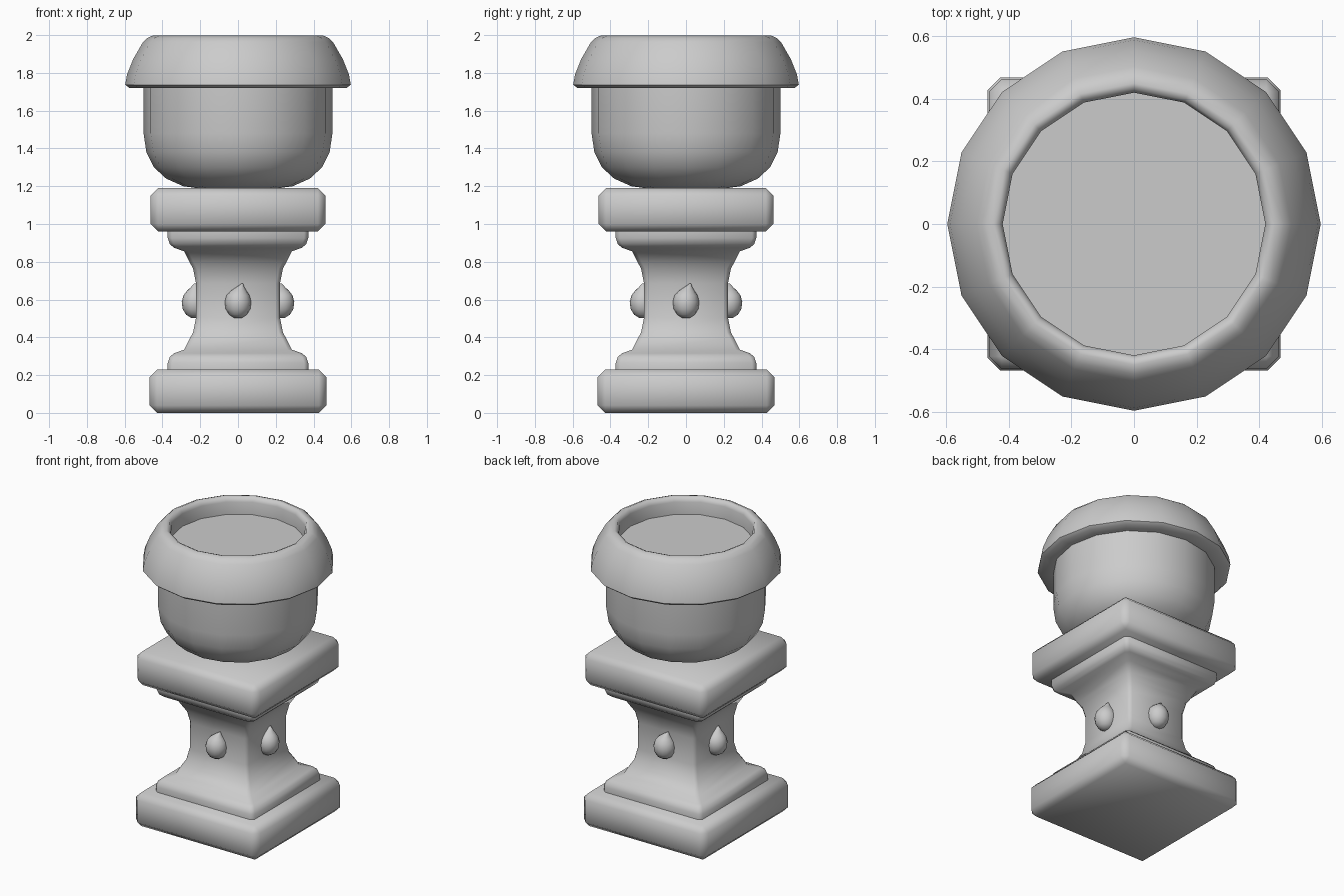
import bpy, bmesh
from math import sin, cos, pi, radians
from mathutils import Matrix, Vector

if "Cube" in bpy.data.objects:
    bpy.data.objects.remove(bpy.data.objects["Cube"])


def finish(name, bm, angle=40):
    bmesh.ops.recalc_face_normals(bm, faces=bm.faces)
    mesh = bpy.data.meshes.new(name)
    bm.to_mesh(mesh)
    bm.free()
    ob = bpy.data.objects.new(name, mesh)
    bpy.context.collection.objects.link(ob)
    bpy.ops.object.select_all(action='DESELECT')
    ob.select_set(True)
    bpy.context.view_layer.objects.active = ob
    bpy.ops.object.shade_smooth_by_angle(angle=radians(angle))
    return ob


def loft(bm, rings, cap_start=True, cap_end=True):
    loops = [[bm.verts.new(p) for p in ring] for ring in rings]
    n = len(loops[0])
    for a, b in zip(loops, loops[1:]):
        for i in range(n):
            j = (i + 1) % n
            bm.faces.new((a[i], a[j], b[j], b[i]))
    if cap_start:
        bm.faces.new(loops[0][::-1])
    if cap_end:
        bm.faces.new(loops[-1])


def circle(r, z, n=16, shift=0.0):
    return [(r * cos(2 * pi * i / n) + shift, r * sin(2 * pi * i / n), z)
            for i in range(n)]


def square(h, z, c):
    # square outline with chamfered corners
    k = h - c
    return [(h, -k, z), (h, k, z), (k, h, z), (-k, h, z),
            (-h, k, z), (-h, -k, z), (-k, -h, z), (k, -h, z)]


def slab(name, half, z0, z1, bevel=0.04):
    bm = bmesh.new()
    bmesh.ops.create_cube(bm, size=1, matrix=Matrix.Translation((0, 0, (z0 + z1) / 2))
                          @ Matrix.Diagonal((2 * half, 2 * half, z1 - z0, 1)))
    bmesh.ops.bevel(bm, geom=bm.edges[:], offset=bevel, segments=1,
                    affect='EDGES', profile=0.5)
    return finish(name, bm, 50)


# Square base and top slab
slab("base_slab", 0.468, 0.0, 0.23)
slab("top_slab", 0.463, 0.96, 1.19)

# Waisted square column, mirrored about its middle height
mid = 0.595
half_profile = [(0.222, 0.09), (0.238, 0.17), (0.255, 0.2), (0.285, 0.26),
                (0.34, 0.28), (0.362, 0.30), (0.372, 0.33), (0.372, 0.37)]
profile = [(h, mid - d) for h, d in reversed(half_profile)]
profile += [(h, mid + d) for h, d in half_profile]
bm = bmesh.new()
loft(bm, [square(h, z, 0.022) for h, z in profile])
finish("column", bm, 50)

# Teardrop ornaments, one per column face
drop = [(0.02, 0.503, 0), (0.047, 0.52, 0), (0.065, 0.55, 0), (0.07, 0.588, 0),
        (0.061, 0.622, 0), (0.043, 0.645, 0.003), (0.022, 0.665, 0.012),
        (0.004, 0.685, 0.023)]
for i, side in enumerate(("front", "right", "back", "left")):
    bm = bmesh.new()
    loft(bm, [circle(r, z, 16, s) for r, z, s in drop])
    bmesh.ops.translate(bm, verts=bm.verts, vec=Vector((0, -0.228, 0)))
    bmesh.ops.rotate(bm, verts=bm.verts, cent=(0, 0, 0),
                     matrix=Matrix.Rotation(i * pi / 2, 3, 'Z'))
    finish("teardrop_" + side, bm, 60)

# Rounded bowl
bowl = [(0.2, 1.188), (0.29, 1.20), (0.38, 1.24), (0.445, 1.30),
        (0.485, 1.38), (0.5, 1.48), (0.5, 1.73)]
bm = bmesh.new()
loft(bm, [circle(r, z) for r, z in bowl], cap_end=False)
finish("bowl", bm)

# Thick overhanging rim
rim = [(0.49, 1.72), (0.575, 1.72), (0.597, 1.737), (0.588, 1.79),
       (0.555, 1.873), (0.503, 1.963), (0.48, 1.985), (0.45, 1.998),
       (0.43, 1.99), (0.42, 1.965), (0.42, 1.87)]
bm = bmesh.new()
loft(bm, [circle(r, z) for r, z in rim], cap_start=False, cap_end=False)
finish("rim", bm, 50)

# Flat soil surface inside the rim
bm = bmesh.new()
bm.faces.new([bm.verts.new(p) for p in circle(0.42, 1.88)])
finish("soil", bm)
